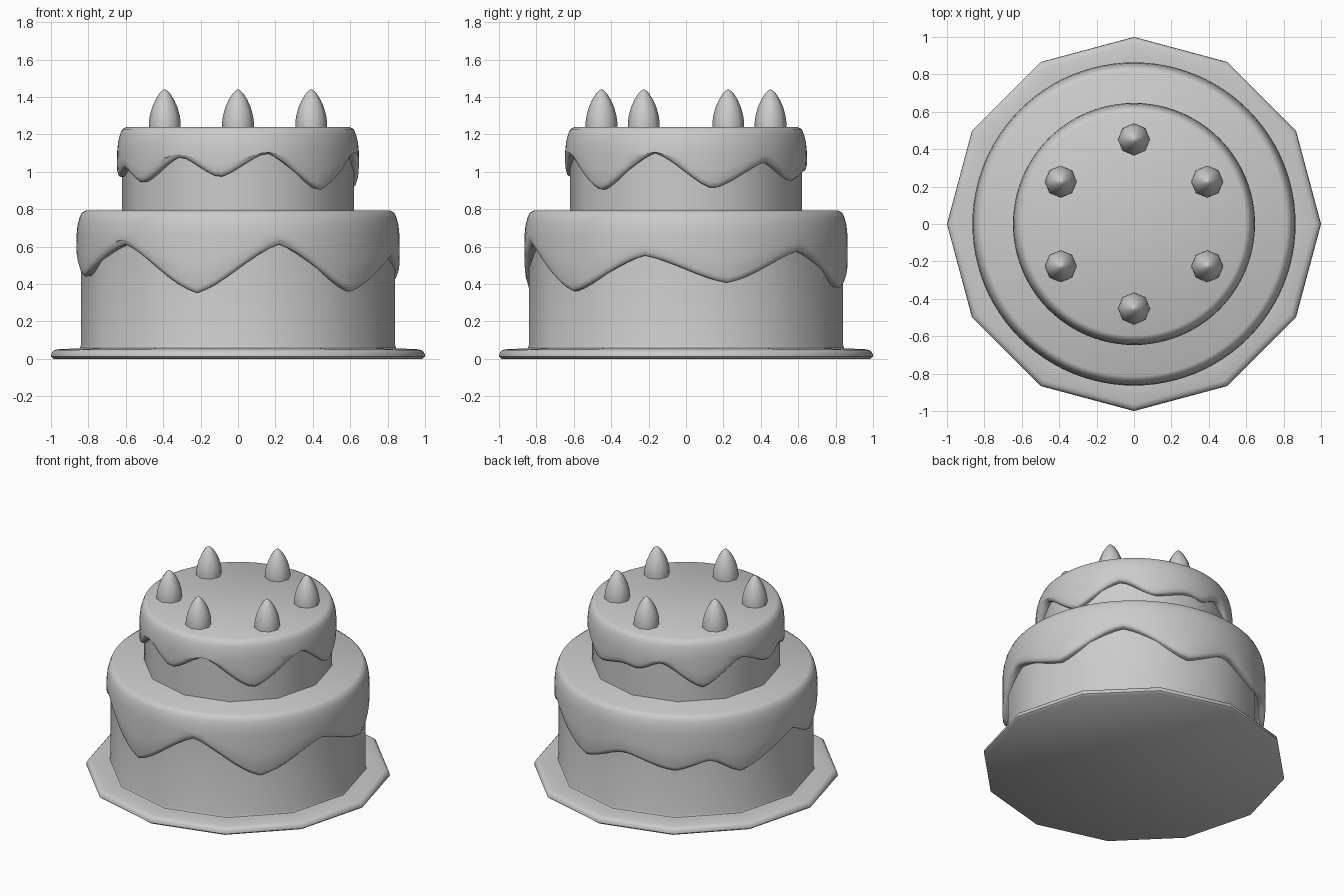
import bpy, bmesh
from math import sin, cos, pi, radians

if "Cube" in bpy.data.objects:
    bpy.data.objects.remove(bpy.data.objects["Cube"])


def finish(name, bm, angle):
    bmesh.ops.remove_doubles(bm, verts=bm.verts[:], dist=1e-5)
    bmesh.ops.recalc_face_normals(bm, faces=bm.faces[:])
    me = bpy.data.meshes.new(name)
    bm.to_mesh(me)
    bm.free()
    ob = bpy.data.objects.new(name, me)
    bpy.context.collection.objects.link(ob)
    bpy.ops.object.select_all(action='DESELECT')
    ob.select_set(True)
    bpy.context.view_layer.objects.active = ob
    bpy.ops.object.shade_smooth_by_angle(angle=radians(angle))
    return ob


def lathe(name, profile, sides, angle=40, loc=(0, 0, 0)):
    """Revolve a profile; profile(t) gives (r, z) points at angle t. Open ends are capped."""
    bm = bmesh.new()
    rings = []
    for i in range(sides):
        t = 2 * pi * i / sides
        rings.append([bm.verts.new((r * cos(t), r * sin(t), z)) for r, z in profile(t)])
    n = len(rings[0])
    for i in range(sides):
        a, b = rings[i], rings[(i + 1) % sides]
        for j in range(n - 1):
            bm.faces.new((a[j], b[j], b[j + 1], a[j + 1]))
    bm.faces.new([r[0] for r in rings])
    bm.faces.new([r[-1] for r in rings])
    ob = finish(name, bm, angle)
    ob.location = loc
    return ob


def wave(keys, t):
    """Height of the drip edge at angle t, eased between (degrees, z) keys."""
    d = t * 180 / pi
    ks = keys + [(keys[0][0] + 360, keys[0][1])]
    if d < ks[0][0]:
        d += 360
    for (a, za), (b, zb) in zip(ks, ks[1:]):
        if a <= d <= b:
            u = (d - a) / (b - a)
            u = 0.5 * u + 0.5 * u * u * (3 - 2 * u)
            return za + (zb - za) * u


def icing(name, r, top, core, keys):
    def profile(t):
        e = wave(keys, t)
        h = top - 0.13
        return [(r - 0.05, top), (r - 0.028, top - 0.012), (r - 0.015, top - 0.04),
                (r - 0.005, top - 0.08), (r, h), (r + 0.001, (h + e) / 2),
                (r, e + 0.03), (r - 0.006, e + 0.01), (r - 0.018, e),
                (core * 0.955, e + 0.005)]
    return lathe(name, profile, 96, 50)


# Twelve-sided plate
lathe("plate", lambda t: [(0.985, 0), (1.0, 0.012), (0.998, 0.03), (0.985, 0.045),
                          (0.965, 0.051), (0.88, 0.055)], 12, 40)

# Cake tiers
lathe("lower_tier", lambda t: [(0.86, 0.05), (0.845, 0.058), (0.84, 0.075), (0.84, 0.7)], 12)
lathe("upper_tier", lambda t: [(0.62, 0.78), (0.62, 1.17)], 12)

# Dripping icing on each tier
icing("lower_icing", 0.863, 0.793, 0.84, [
    (15, .405), (45, .575), (75, .38), (96, .49), (120, .40), (136, .47), (150, .365),
    (180, .54), (195, .44), (225, .61), (255, .35), (285, .61), (315, .36), (345, .55)])
icing("upper_icing", 0.646, 1.24, 0.62, [
    (13, .91), (42, 1.05), (62, .95), (85, 1.01), (95, 1.0), (110, 1.07), (135, .90),
    (160, 1.07), (183, .97), (198, 1.02), (216, .94), (241, 1.08), (261, .97),
    (284, 1.10), (314, .90), (345, 1.10)])

# Ring of strawberries
for i in range(6):
    a = radians(30 + 60 * i)
    lathe(f"strawberry_{i + 1}", lambda t: [(.085, 0), (.085, .03), (.08, .065), (.068, .11),
          (.05, .15), (.028, .185), (.012, .2), (.001, .207)], 8, 60,
          (0.452 * cos(a), 0.452 * sin(a), 1.235))
